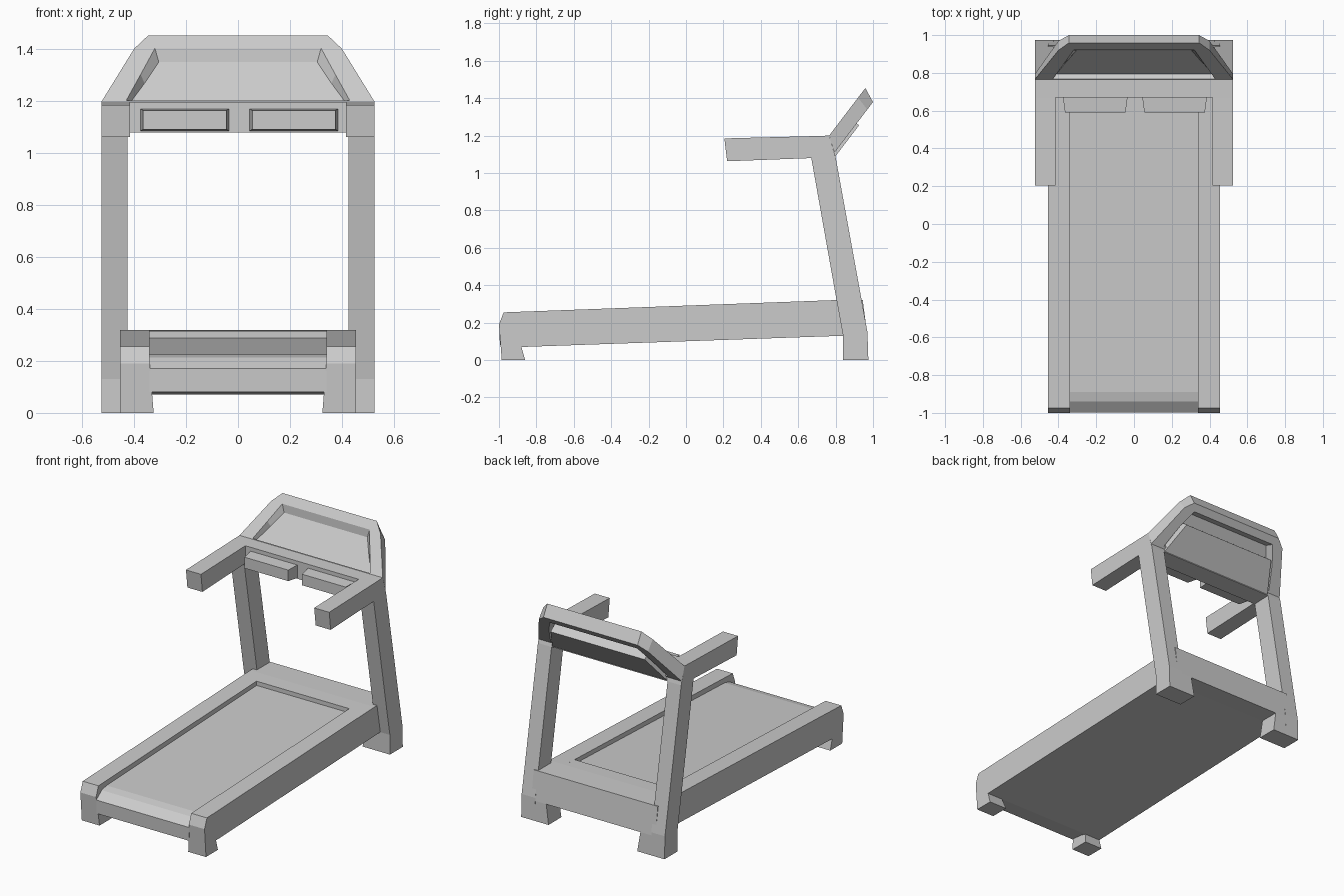
import bpy, bmesh
from mathutils import Vector

if "Cube" in bpy.data.objects:
    bpy.data.objects.remove(bpy.data.objects["Cube"])

grey = bpy.data.materials.new("light_grey")
grey.diffuse_color = (0.6, 0.6, 0.6, 1)
grey.use_nodes = True
grey.node_tree.nodes["Principled BSDF"].inputs["Base Color"].default_value = grey.diffuse_color


def finish(name, bm, mirror=False):
    bmesh.ops.recalc_face_normals(bm, faces=bm.faces)
    me = bpy.data.meshes.new(name)
    bm.to_mesh(me)
    bm.free()
    me.materials.append(grey)
    ob = bpy.data.objects.new(name, me)
    bpy.context.collection.objects.link(ob)
    if mirror:
        ob.modifiers.new("mirror", 'MIRROR').use_mirror_merge = False
    return ob


def bridge(bm, a, b):
    n = len(a)
    for i in range(n):
        j = (i + 1) % n
        bm.faces.new((a[i], a[j], b[j], b[i]))


def prism(name, profile, x0, x1, mirror=False, foot_x=None):
    """Extrude a (y, z) profile from x0 to x1; foot_x moves the inner floor points."""
    bm = bmesh.new()
    inner = [bm.verts.new((foot_x if foot_x and z == 0 else x0, y, z)) for y, z in profile]
    outer = [bm.verts.new((x1, y, z)) for y, z in profile]
    bm.faces.new(inner)
    bm.faces.new(outer)
    bridge(bm, inner, outer)
    return finish(name, bm, mirror)


# Running deck: belt with rear roll, rear crossbar and motor hood in one section
prism("running_deck", [(-0.88, 0.07), (-0.995, 0.08), (-0.998, 0.17), (-0.94, 0.213),
                       (-0.89, 0.225), (0.68, 0.288), (0.68, 0.316), (0.78, 0.32),
                       (0.945, 0.32), (0.97, 0.13), (0.84, 0.13)], -0.34, 0.34)

# Side rails with the rear feet
prism("side_rail", [(-0.975, 0.255), (-1.0, 0.19), (-0.985, 0), (-0.86, 0), (-0.88, 0.07),
                    (0.84, 0.13), (0.97, 0.13), (0.945, 0.32), (0.78, 0.32)],
      0.34, 0.455, True, 0.325)

# Leaning uprights and their feet
prism("upright", [(0.84, 0), (0.975, 0), (0.97, 0.15), (0.80, 1.085), (0.67, 1.08),
                  (0.805, 0.32), (0.84, 0.13)], 0.425, 0.525, True)
prism("front_foot", [(0.84, 0), (0.975, 0), (0.97, 0.13), (0.84, 0.13)],
      0.345, 0.425, True, 0.325)

# Handles and console crossbar
prism("handle", [(0.205, 1.185), (0.22, 1.063), (0.67, 1.08), (0.67, 1.197)],
      0.415, 0.525, True)
prism("console_crossbar", [(0.67, 1.08), (0.67, 1.197), (0.765, 1.2), (0.80, 1.085)],
      -0.525, 0.525)

# Two tapered trays on the crossbar
for side, cx in (("left", -0.205), ("right", 0.215)):
    bm = bmesh.new()
    loops = [[bm.verts.new((cx + sx * w, y, z)) for sx, z in ((-1, z0), (1, z0), (1, z1), (-1, z1))]
             for y, w, z0, z1 in ((0.59, 0.16, 1.092, 1.165), (0.68, 0.172, 1.085, 1.172))]
    bm.faces.new(loops[0])
    bm.faces.new(loops[1])
    bridge(bm, *loops)
    finish(side + "_tray", bm)

# Slanted console: x across, t up the slope, d depth behind the front plane
UP, BACK = Vector((0, 0.606, 0.795)), Vector((0, 0.795, -0.606))


def slope_loop(bm, half, d):
    pts = half + [(-x, t) for x, t in reversed(half)]
    return [bm.verts.new(Vector((x, 0.765, 1.2)) + UP * t + BACK * d) for x, t in pts]


bm = bmesh.new()
specs = [([(0.42, 0.008), (0.36, 0.11), (0.305, 0.213)], 0.030),    # screen
         ([(0.43, 0.005), (0.375, 0.13), (0.32, 0.257)], 0),        # recess edge
         ([(0.525, 0), (0.40, 0.255), (0.345, 0.32)], 0),           # outer front
         ([(0.525, -0.055), (0.40, 0.235), (0.345, 0.285)], 0.078), # outer back
         ([(0.43, -0.04), (0.375, 0.12), (0.32, 0.235)], 0.078),    # back recess edge
         ([(0.42, -0.02), (0.36, 0.11), (0.305, 0.213)], 0.036)]    # back of screen
rings = [slope_loop(bm, h, d) for h, d in specs]
for a, b in zip(rings, rings[1:]):
    bridge(bm, a, b)
bm.faces.new(rings[0])
bm.faces.new(rings[-1])
finish("console_frame", bm)

# Raised housing behind the screen
bm = bmesh.new()
loops = [slope_loop(bm, [(0.42, -0.066), (0.345, 0.141)], d) for d in (0.034, 0.094)]
bm.faces.new(loops[0])
bm.faces.new(loops[1])
bridge(bm, *loops)
finish("console_housing", bm)
